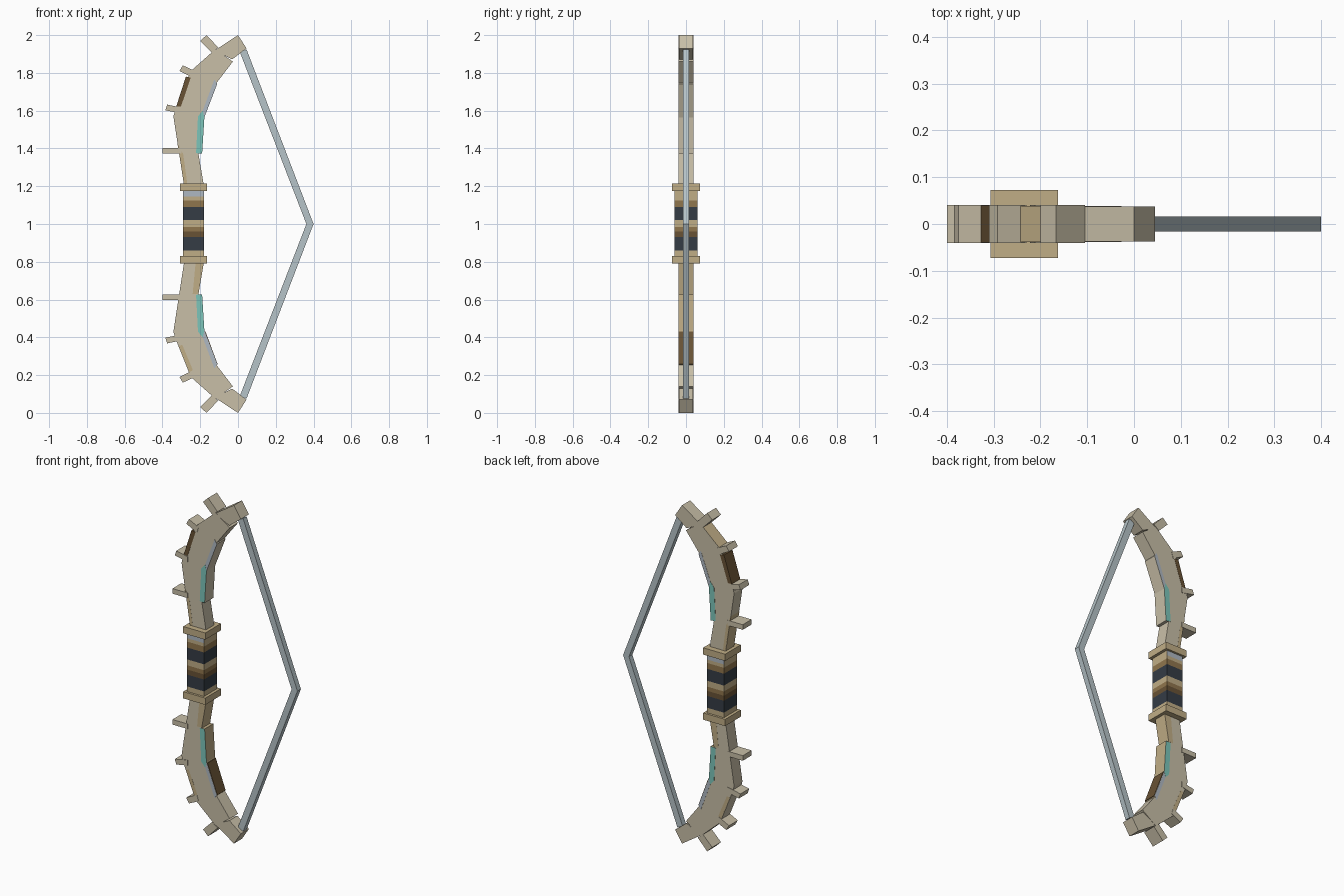
import bpy, bmesh

cube = bpy.data.objects.get("Cube")
if cube:
    bpy.data.objects.remove(cube, do_unlink=True)


def material(name, rgb):
    m = bpy.data.materials.new(name)
    m.use_nodes = True
    m.diffuse_color = (*rgb, 1)
    m.node_tree.nodes["Principled BSDF"].inputs["Base Color"].default_value = (*rgb, 1)
    return m


BONE = material("bone", (0.58, 0.52, 0.39))
GOLD = material("golden_tan", (0.53, 0.42, 0.24))
TAN = material("mid_brown", (0.28, 0.18, 0.075))
BROWN = material("dark_brown", (0.14, 0.085, 0.035))
NAVY = material("dark_wrap", (0.035, 0.045, 0.06))
TEAL = material("teal", (0.20, 0.56, 0.49))
LILAC = material("pale_blue_grey", (0.43, 0.48, 0.54))
STEEL = material("string_grey", (0.47, 0.55, 0.58))


def prism(name, pts, half, cap, side=None, upper=True):
    """Extrude an x-z outline along y; side(x, z) picks edge face materials."""
    side = side or (lambda x, z: cap)
    mats = [cap]
    bm = bmesh.new()
    rows = [[bm.verts.new((x, y, z if upper else 2 - z)) for x, z in pts] for y in (-half, half)]
    bm.faces.new(rows[0])
    bm.faces.new(rows[1][::-1])
    n = len(pts)
    for i in range(n):
        j = (i + 1) % n
        f = bm.faces.new((rows[0][i], rows[1][i], rows[1][j], rows[0][j]))
        m = side((pts[i][0] + pts[j][0]) / 2, (pts[i][1] + pts[j][1]) / 2)
        if m not in mats:
            mats.append(m)
        f.material_index = mats.index(m)
    bmesh.ops.recalc_face_normals(bm, faces=bm.faces)
    me = bpy.data.meshes.new(name)
    bm.to_mesh(me)
    bm.free()
    for m in mats:
        me.materials.append(m)
    ob = bpy.data.objects.new(name, me)
    bpy.context.collection.objects.link(ob)
    return ob


def box(name, x0, x1, z0, z1, half, cap, side=None):
    return prism(name, [(x0, z0), (x1, z0), (x1, z1), (x0, z1)], half, cap, side)


# Outline of one limb, outer edge up and inner edge down
LIMB = [(-.285, 1.2), (-.315, 1.395), (-.342, 1.57), (-.33, 1.61), (-.25, 1.81), (-.12, 1.925),
        (-.027, 1.86), (-.115, 1.745), (-.19, 1.56), (-.21, 1.375), (-.18, 1.2)]
TIP = [(0, 2), (.045, 1.93), (-.03, 1.872), (-.125, 1.918)]
TEETH = [[(-.4, 1.372), (-.4, 1.402), (-.3, 1.402), (-.3, 1.372)],
         [(-.385, 1.602), (-.375, 1.632), (-.3, 1.616), (-.3, 1.585)],
         [(-.31, 1.81), (-.292, 1.84), (-.23, 1.81), (-.24, 1.775)],
         [(-.2, 1.968), (-.167, 2), (-.105, 1.935), (-.14, 1.908)]]


def upper_side(x, z):
    outer = x < -.28 or (x < -.15 and z > 1.8)
    return GOLD if outer and (z < 1.4 or z > 1.6) else BONE


def lower_side(x, z):
    inner = x > -.21 and z < 1.74
    return GOLD if inner else BONE


for tag, up in (("upper", True), ("lower", False)):
    edge = upper_side if up else lower_side
    strip_edge = BONE if up else GOLD
    prism(tag + "_limb", LIMB, .039, BONE, edge, up)
    prism(tag + "_tip", TIP, .0375, BONE, None, up)
    for i, t in enumerate(TEETH):
        prism(f"{tag}_tooth_{i + 1}", t, .041, BONE, None, up)
    # Inlaid strips along the inner edge
    prism(tag + "_teal_strip", [(-.222, 1.375), (-.19, 1.372), (-.178, 1.565), (-.187, 1.6), (-.212, 1.57)],
          .0405, TEAL, lambda x, z: strip_edge, up)
    prism(tag + "_blue_strip", [(-.187, 1.6), (-.178, 1.565), (-.11, 1.742), (-.125, 1.765)],
          .0400, LILAC, lambda x, z: strip_edge, up)

# Painted golden and brown accents on the limbs
prism("upper_root_accent", [(-.285, 1.21), (-.315, 1.395), (-.322, 1.43), (-.29, 1.37), (-.268, 1.21)],
      .0395, GOLD)
prism("lower_root_accent", [(-.182, 1.21), (-.21, 1.37), (-.24, 1.37), (-.225, 1.21)],
      .0395, GOLD, None, False)
prism("lower_outer_accent", [(-.315, 1.645), (-.25, 1.805), (-.24, 1.77), (-.295, 1.64)],
      .0395, GOLD, None, False)
prism("upper_brown_inlay", [(-.327, 1.622), (-.276, 1.78), (-.25, 1.775), (-.302, 1.622)], .0398, BROWN)
prism("lower_brown_inlay", [(-.172, 1.57), (-.108, 1.742), (-.118, 1.745), (-.18, 1.57)],
      .0385, BROWN, None, False)

# Grip: stacked wrap bands between two square guards
BANDS = [(1.18, LILAC), (1.145, GOLD), (1.125, TAN), (1.09, NAVY), (1.02, GOLD),
         (.985, TAN), (.96, BROWN), (.93, NAVY), (.86, GOLD), (.82, None)]
for i, (top, mat) in enumerate(BANDS[:-1]):
    edge = GOLD if mat == LILAC else mat
    box(f"grip_band_{i + 1}", -.29, -.18, BANDS[i + 1][0], top, .06, mat, lambda x, z, e=edge: e)
for name, z in (("upper_guard", 1.175), ("lower_guard", .79)):
    box(name, -.307, -.163, z, z + .04, .073, GOLD)

# Drawn string
prism("bow_string", [(.045, 1.925), (.4, 1), (.045, .075), (.01, .09), (.362, 1), (.01, 1.91)], .016, STEEL)
